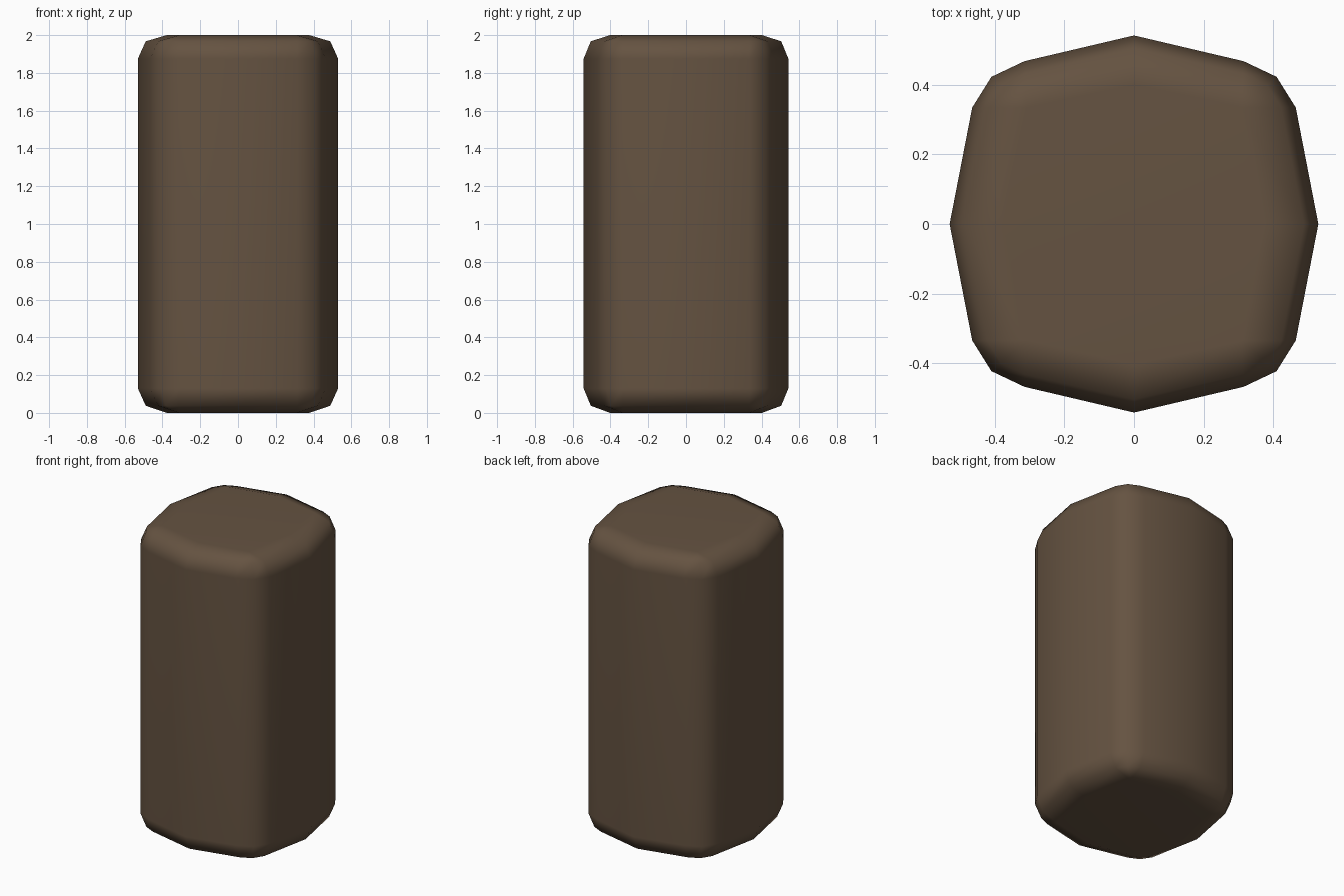
import bpy, bmesh

if "Cube" in bpy.data.objects:
    bpy.data.objects.remove(bpy.data.objects["Cube"])

# Outline: centre of the rounding (inner cap point) and outward offset to the side wall
QUARTER_CORNER = [((0.31, 0.335), (0.155, 0.0)),
                  ((0.31, 0.335), (0.10, 0.088)),
                  ((0.31, 0.335), (0.005, 0.133))]
RIGHT = ((0.377, 0.0), (0.153, 0.0))
BACK = ((0.0, 0.402), (0.0, 0.14))


def flip(p, sx, sy):
    return tuple((x * sx, y * sy) for x, y in p)


outline = [RIGHT] + QUARTER_CORNER + [BACK]
outline += [flip(p, -1, 1) for p in reversed(QUARTER_CORNER)] + [flip(RIGHT, -1, 1)]
outline += [flip(p, -1, -1) for p in QUARTER_CORNER] + [flip(BACK, 1, -1)]
outline += [flip(p, 1, -1) for p in reversed(QUARTER_CORNER)]

# Rings from bottom to top: height and share of the outward offset
RINGS = [(0.0, 0.0), (0.038, 0.73), (0.13, 1.0), (1.875, 1.0), (1.967, 0.73), (2.0, 0.0)]

bm = bmesh.new()
rings = [[bm.verts.new((c[0] + o[0] * s, c[1] + o[1] * s, z)) for c, o in outline]
         for z, s in RINGS]
n = len(outline)
for low, high in zip(rings, rings[1:]):
    for i in range(n):
        j = (i + 1) % n
        bm.faces.new((low[i], low[j], high[j], high[i]))
# Flat end caps
bm.faces.new(list(reversed(rings[0])))
bm.faces.new(rings[-1])
bmesh.ops.remove_doubles(bm, verts=bm.verts[:], dist=0.0005)
bmesh.ops.recalc_face_normals(bm, faces=bm.faces[:])
for f in bm.faces:
    f.smooth = True

mesh = bpy.data.meshes.new("wooden_post")
bm.to_mesh(mesh)
bm.free()
post = bpy.data.objects.new("wooden_post", mesh)
bpy.context.collection.objects.link(post)

# Brown wood
mat = bpy.data.materials.new("dark_brown_wood")
mat.diffuse_color = (0.130, 0.086, 0.053, 1.0)
mat.use_nodes = True
mat.node_tree.nodes["Principled BSDF"].inputs["Base Color"].default_value = mat.diffuse_color
mesh.materials.append(mat)

# Keep the caps and walls flat while the rounded edges stay smooth
mod = post.modifiers.new("weighted_normals", 'WEIGHTED_NORMAL')
mod.keep_sharp = True
